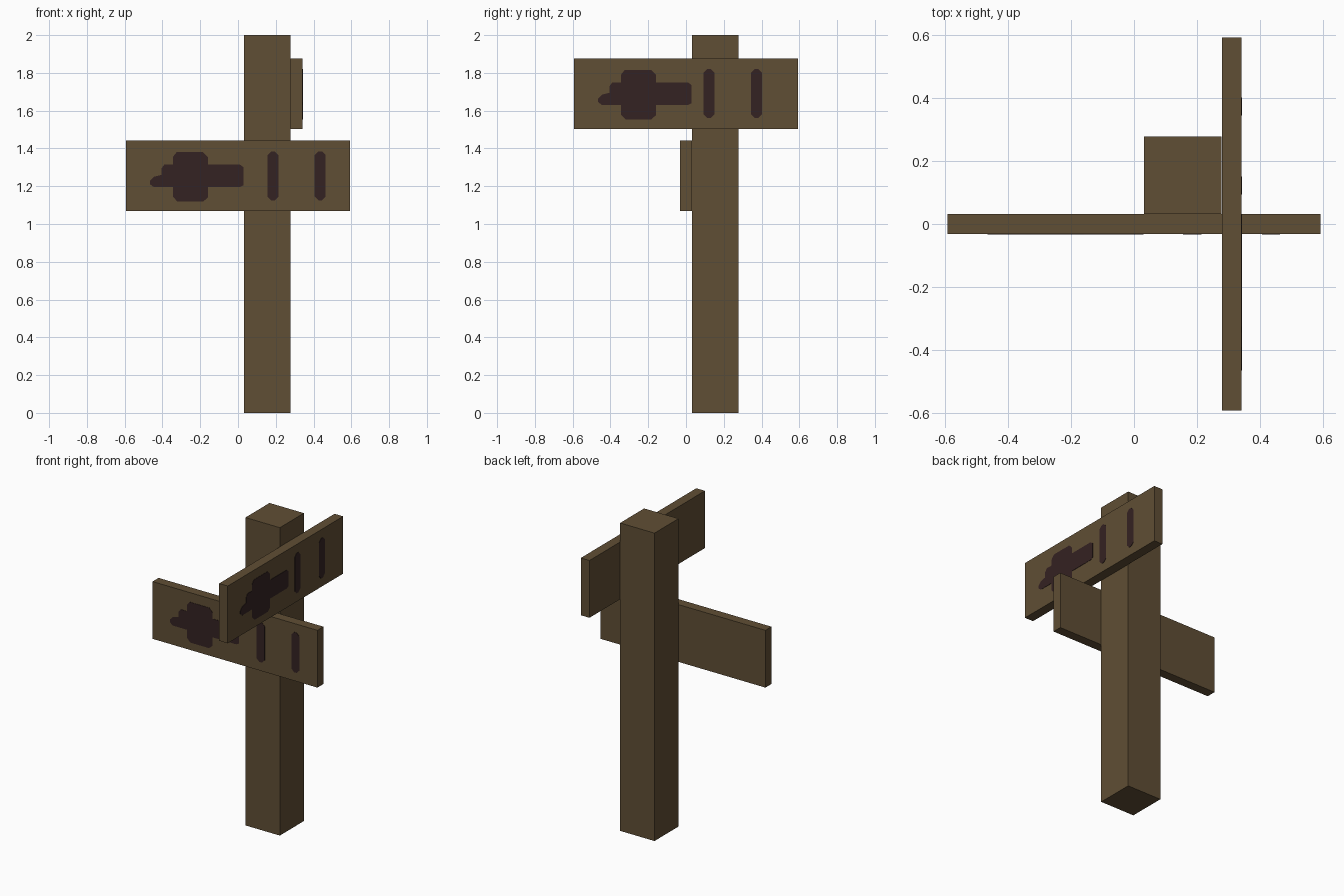
import bpy
import bmesh
from math import radians
from mathutils import Matrix, Vector

cube = bpy.data.objects.get("Cube")
if cube:
    bpy.data.objects.remove(cube, do_unlink=True)


def material(name, colour):
    mat = bpy.data.materials.new(name)
    mat.use_nodes = True
    mat.diffuse_color = colour
    mat.node_tree.nodes["Principled BSDF"].inputs["Base Color"].default_value = colour
    return mat


wood = material("brown wood", (0.117, 0.077, 0.035, 1))
paint = material("dark paint", (0.034, 0.016, 0.016, 1))


def finish(name, bm, mat, frame):
    bmesh.ops.recalc_face_normals(bm, faces=bm.faces)
    mesh = bpy.data.meshes.new(name)
    bm.to_mesh(mesh)
    bm.free()
    mesh.materials.append(mat)
    obj = bpy.data.objects.new(name, mesh)
    obj.matrix_world = frame
    bpy.context.collection.objects.link(obj)


def box(name, size, frame):
    bm = bmesh.new()
    bmesh.ops.create_cube(bm, size=1)
    bmesh.ops.scale(bm, vec=size, verts=bm.verts)
    finish(name, bm, wood, frame)


def painted_plate(name, outline, frame):
    # Thin plate on the front face of a board
    bm = bmesh.new()
    face = bm.faces.new([bm.verts.new((x, -THICK / 2 + 0.001, z)) for x, z in outline])
    side = bmesh.ops.extrude_face_region(bm, geom=[face])["geom"]
    moved = [v for v in side if isinstance(v, bmesh.types.BMVert)]
    bmesh.ops.translate(bm, vec=Vector((0, -0.003, 0)), verts=moved)
    finish(name, bm, paint, frame)


def bar(x):
    # Upright stripe with clipped corners
    w, h, c = 0.029, 0.13, 0.02
    return [(x - w, -h + c), (x - w + c, -h), (x + w - c, -h), (x + w, -h + c),
            (x + w, h - c), (x + w - c, h), (x - w + c, h), (x - w, h - c)]


THICK = 0.062

# Blunt stepped arrow pointing along the board
ARROW = [(0.03, -0.05), (0.03, 0.045), (0.01, 0.06), (-0.16, 0.06), (-0.16, 0.1),
         (-0.185, 0.125), (-0.325, 0.125), (-0.345, 0.1), (-0.345, 0.06),
         (-0.39, 0.06), (-0.405, 0.04), (-0.405, 0.005), (-0.445, -0.005),
         (-0.465, -0.025), (-0.465, -0.045), (-0.445, -0.06), (-0.345, -0.06),
         (-0.345, -0.11), (-0.32, -0.137), (-0.185, -0.137), (-0.16, -0.115),
         (-0.16, -0.06), (0.01, -0.06)]

# Square post
box("post", (0.247, 0.247, 2), Matrix.Translation((0.155, 0.155, 1)))

# Two sign boards, one on the front and one on the left face of the post
for name, centre, turn in (("front", (0, 0, 1.255), 0), ("side", (0.31, 0, 1.69), 90)):
    frame = Matrix.Translation(centre) @ Matrix.Rotation(radians(turn), 4, "Z")
    box(name + "_board", (1.185, THICK, 0.372), frame)
    painted_plate(name + "_arrow", ARROW, frame)
    for i, x in enumerate((0.185, 0.435) if turn == 0 else (0.122, 0.373)):
        painted_plate(f"{name}_stripe_{i + 1}", bar(x), frame)
